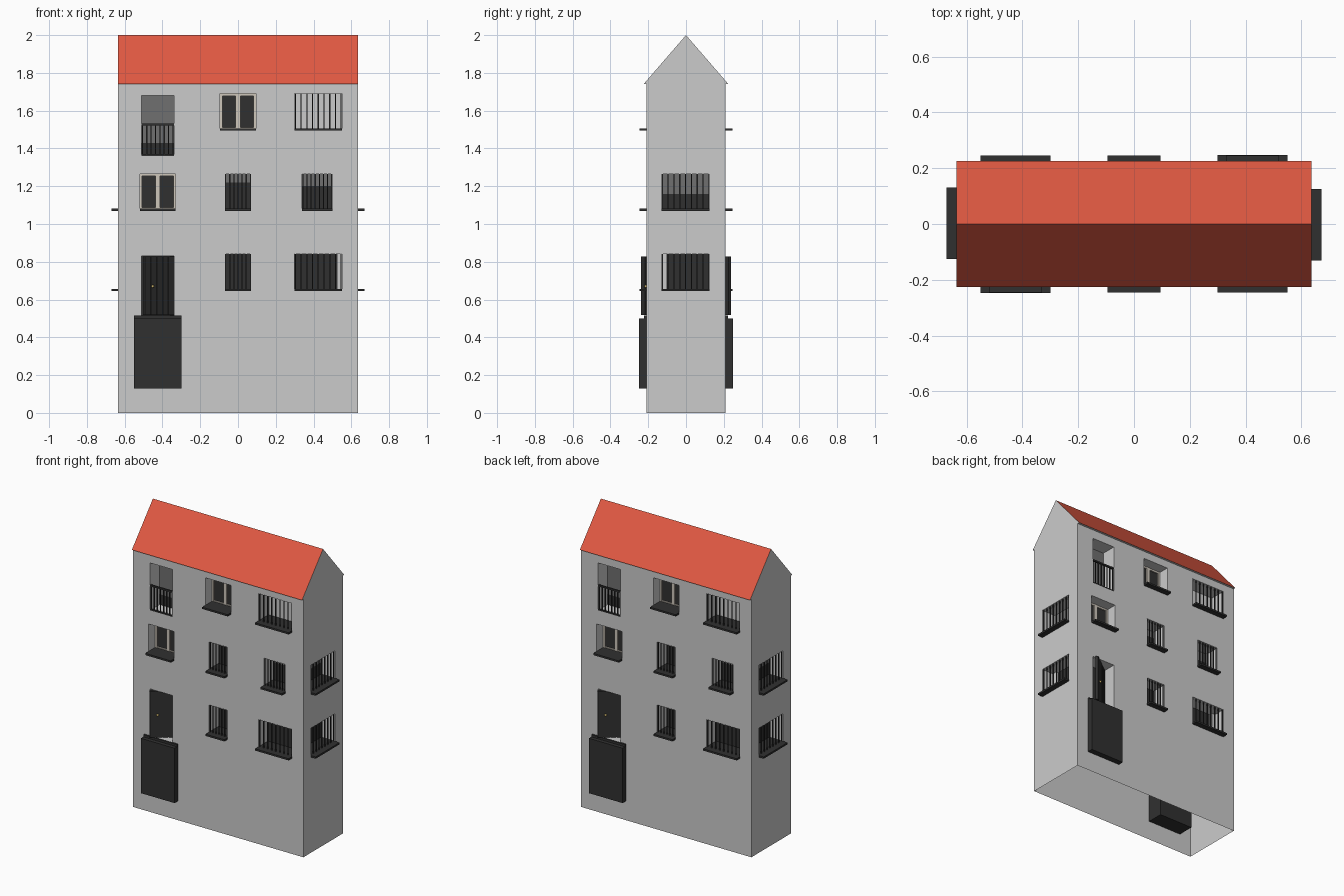
import bpy, bmesh, math
from mathutils import Matrix

if "Cube" in bpy.data.objects:
    bpy.data.objects.remove(bpy.data.objects["Cube"])

W, D, H, RIDGE = 0.635, 0.21, 1.74, 2.0   # half width, half depth, eaves, ridge
DEPTH = 0.11                              # window recess


def mat(name, rgb):
    m = bpy.data.materials.new(name)
    m.diffuse_color = (*rgb, 1)
    m.use_nodes = True
    m.node_tree.nodes["Principled BSDF"].inputs["Base Color"].default_value = m.diffuse_color
    return m


BLACK = mat("near_black", (0.03, 0.03, 0.03))
GLASS = mat("dark_grey", (0.16, 0.16, 0.16))
CREAM = mat("cream", (0.62, 0.57, 0.50))
RED = mat("roof_red", (0.75, 0.10, 0.055))
BRASS = mat("brass", (0.6, 0.45, 0.15))


def finish(bm, name, M=Matrix(), mats=()):
    me = bpy.data.meshes.new(name)
    bmesh.ops.remove_doubles(bm, verts=bm.verts, dist=1e-5)
    bm.to_mesh(me)
    bm.free()
    ob = bpy.data.objects.new(name, me)
    bpy.context.collection.objects.link(ob)
    ob.matrix_world = M
    for m in mats:
        me.materials.append(m)
    return ob


def boxes(name, spans, M, material):
    """One object from a list of (x0, x1, y0, y1, z0, z1) boxes."""
    bm = bmesh.new()
    for x0, x1, y0, y1, z0, z1 in spans:
        T = Matrix.Translation(((x0 + x1) / 2, (y0 + y1) / 2, (z0 + z1) / 2))
        S = Matrix.Diagonal((x1 - x0, y1 - y0, z1 - z0, 1))
        bmesh.ops.create_cube(bm, size=1, matrix=T @ S)
    return finish(bm, name, M, [material])


def quad(bm, pts):
    return bm.faces.new([bm.verts.new(p) for p in pts])


def wall(name, half, holes, M):
    """Flat wall with rectangular openings and their recesses."""
    bm = bmesh.new()
    us = sorted({-half, half, *[h[0] for h in holes], *[h[1] for h in holes]})
    zs = sorted({0, H, *[h[2] for h in holes], *[h[3] for h in holes]})
    for a, b in zip(us, us[1:]):
        for c, d in zip(zs, zs[1:]):
            u, z = (a + b) / 2, (c + d) / 2
            if not any(h[0] < u < h[1] and h[2] < z < h[3] for h in holes):
                quad(bm, [(a, 0, c), (b, 0, c), (b, 0, d), (a, 0, d)])
    for a, b, c, d in holes:
        ring = [(a, c), (b, c), (b, d), (a, d)]
        for p, q in zip(ring, ring[1:] + ring[:1]):
            quad(bm, [(p[0], 0, p[1]), (q[0], 0, q[1]),
                      (q[0], DEPTH, q[1]), (p[0], DEPTH, p[1])])
        quad(bm, [(x, DEPTH, z) for x, z in ring])
    finish(bm, name, M)


def bars(a, b, c, d, n):
    w = 0.003
    out = []
    for i in range(n):
        x = a + 0.004 + (b - a - 0.008) * i / (n - 1)
        out.append((x - w, x + w, 0.004, 0.010, c, d))
    return out


def sill(a, b, z):
    return (a, b, -0.036, DEPTH - 0.002, z - 0.006, z + 0.006)


def pane(a, b, c, d):
    return (a, b, DEPTH - 0.008, DEPTH - 0.002, c, d)


def sash(a, b, c, d):
    """Double casement: returns frame boxes and glass boxes."""
    y0, y1, t, m = 0.07, 0.09, 0.012, (a + b) / 2
    frame = [(a, a + t, y0, y1, c, d), (b - t, b, y0, y1, c, d),
             (m - t, m + t, y0, y1, c, d),
             (a, b, y0 + .002, y1, c, c + t), (a, b, y0 + .002, y1, d - t, d)]
    return frame, [(a + t, b - t, 0.08, 0.086, c + t, d - t)]


# openings of the long facade: (x0, x1, z0, z1)
balcony = (-0.51, -0.34, 1.36, 1.68)
top_mid, top_right = (-0.095, 0.095, 1.5, 1.69), (0.3, 0.55, 1.5, 1.69)
mid_left, mid_mid = (-0.52, -0.33, 1.075, 1.265), (-0.07, 0.07, 1.075, 1.265)
mid_right = (0.34, 0.5, 1.075, 1.265)
low_mid, low_right = (-0.07, 0.07, 0.65, 0.84), (0.3, 0.55, 0.65, 0.84)
doorway = (-0.51, -0.34, 0.515, 0.83)
side_up, side_low = (-0.13, 0.125, 1.075, 1.265), (-0.13, 0.125, 0.65, 0.84)


def long_side(tag, M):
    holes = [balcony, top_mid, top_right, mid_left, mid_mid, mid_right,
             low_mid, low_right, doorway]
    wall(tag + "_wall", W, holes, M)
    boxes(tag + "_sills", [sill(h[0], h[1], h[2]) for h in holes[1:8]], M, BLACK)
    # bars and balcony railing
    rail = bars(-0.51, -0.34, 1.36, 1.53, 8) + [
        (-0.51, -0.34, 0, 0.012, 1.522, 1.532), (-0.51, -0.34, 0, 0.012, 1.36, 1.368)]
    for h, n in ((top_right, 9), (mid_mid, 7), (mid_right, 8), (low_mid, 7), (low_right, 9)):
        rail += bars(*h, n)
    boxes(tag + "_bars", rail, M, BLACK)
    # blinds and glass behind the bars
    boxes(tag + "_blinds", [pane(-0.51, -0.34, 1.36, 1.43), pane(-0.07, 0.07, 1.075, 1.22),
                            pane(0.34, 0.5, 1.075, 1.20), pane(*low_mid),
                            pane(0.3, 0.525, 0.65, 0.84), pane(*doorway)], M, BLACK)
    boxes(tag + "_glass", [pane(-0.51, -0.34, 1.43, 1.68), pane(-0.07, 0.07, 1.22, 1.265),
                           pane(0.34, 0.5, 1.20, 1.265)], M, GLASS)
    # cream casements
    f1, g1 = sash(*top_mid)
    f2, g2 = sash(*mid_left)
    boxes(tag + "_casement_frames", f1 + f2, M, CREAM)
    boxes(tag + "_casement_glass", g1 + g2, M, BLACK)
    # entrance block and door step
    boxes(tag + "_entrance_block", [(-0.55, -0.3, -0.038, DEPTH, 0.13, 0.50),
                                    (-0.55, -0.3, -0.012, DEPTH, 0.50, 0.515)], M, BLACK)
    # plank door standing ajar, hinged inside the right jamb
    hinge = M @ Matrix.Translation((-0.343, 0.095, 0)) @ Matrix.Rotation(math.radians(37), 4, 'Z')
    n, w = 5, 0.195 / 5
    planks = [(-w * (i + 1) + 0.002, -w * i - 0.002, -0.009, 0.009, 0.517, 0.828) for i in range(n)]
    boxes(tag + "_door", planks + [(-0.195, 0, -0.005, 0.005, 0.517, 0.828)], hinge, BLACK)
    bm = bmesh.new()
    bmesh.ops.create_uvsphere(bm, u_segments=10, v_segments=6, radius=0.008,
                              matrix=Matrix.Translation((-0.145, -0.013, 0.67)))
    finish(bm, tag + "_door_knob", hinge, [BRASS])


def short_side(tag, M):
    wall(tag + "_wall", D, [side_up, side_low], M)
    boxes(tag + "_sills", [sill(h[0], h[1], h[2]) for h in (side_up, side_low)], M, BLACK)
    boxes(tag + "_bars", bars(*side_up, 9) + bars(*side_low, 9), M, BLACK)
    boxes(tag + "_blinds", [pane(-0.13, 0.125, 1.075, 1.16),
                            pane(-0.10, 0.125, 0.65, 0.84)], M, BLACK)
    boxes(tag + "_glass", [pane(-0.13, 0.125, 1.16, 1.265)], M, GLASS)


# the house repeats itself after half a turn
for i, (a, b) in enumerate((("front", "right"), ("back", "left"))):
    R = Matrix.Rotation(math.pi * i, 4, 'Z')
    long_side(a, R @ Matrix.Translation((0, -D, 0)))
    short_side(b, R @ Matrix.Rotation(math.pi / 2, 4, 'Z') @ Matrix.Translation((0, -W, 0)))

# roof: red slopes, grey gables and soffit
E = 0.225
bm = bmesh.new()
L = [bm.verts.new((-W, y, z)) for y, z in ((-E, H), (E, H), (0, RIDGE))]
Rr = [bm.verts.new((W, y, z)) for y, z in ((-E, H), (E, H), (0, RIDGE))]
bm.faces.new(L)
bm.faces.new(Rr)
for i in range(3):
    j = (i + 1) % 3
    f = bm.faces.new((L[i], L[j], Rr[j], Rr[i]))
    f.material_index = 0 if i == 0 else 1
bmesh.ops.recalc_face_normals(bm, faces=bm.faces)
PLAIN = mat("plain_grey", (0.8, 0.8, 0.8))
finish(bm, "roof", Matrix(), [PLAIN, RED])
